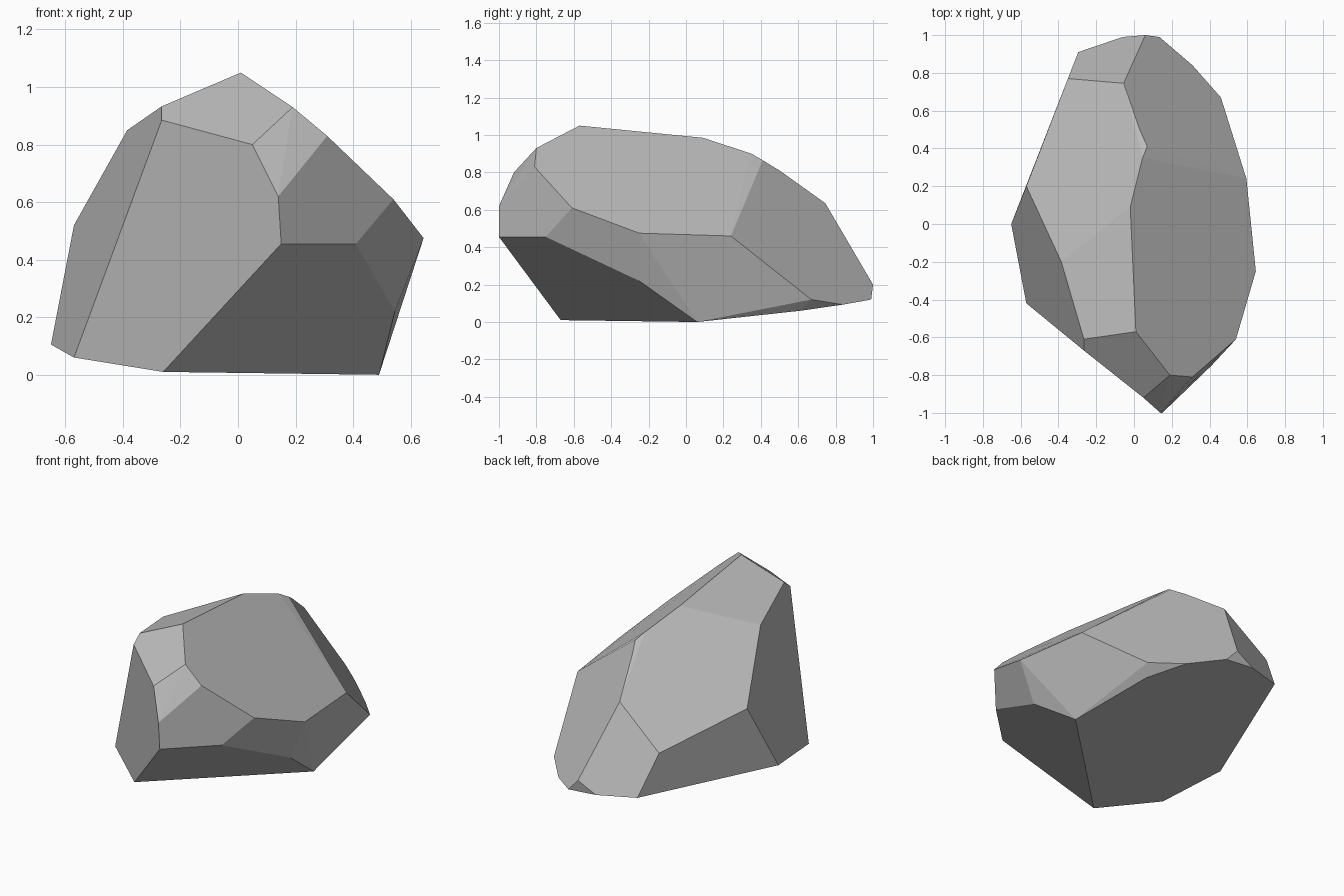
import bpy
import bmesh
from math import radians

# Remove the default cube
cube = bpy.data.objects.get("Cube")
if cube:
    bpy.data.objects.remove(cube, do_unlink=True)

# Corner points of the rock, grouped by area
base_corners = [
    (0.49, 0.06, 0.0), (-0.26, -0.67, 0.01), (-0.57, -0.42, 0.06),
    (-0.65, 0, 0.105), (-0.295, 0.91, 0.15), (-0.06, 0.99, 0.136),
    (0.135, 0.99, 0.12), (0.31, 0.84, 0.093), (0.42, 0.61, 0.06),
]
front_corners = [
    (0.15, -1, 0.455), (0.14, -1, 0.62), (0.05, -0.92, 0.8),
    (-0.265, -0.67, 0.885), (-0.265, -0.61, 0.933), (0.41, -0.75, 0.455),
]
right_corners = [
    (0.31, -0.81, 0.83), (0.54, -0.61, 0.61), (0.645, -0.25, 0.475),
    (0.545, -0.25, 0.22), (0.595, 0.24, 0.46), (0.46, 0.67, 0.12),
]
ridge_corners = [
    (0.19, -0.8, 0.93), (0.01, -0.57, 1.05), (-0.02, 0.09, 0.985),
    (0.045, 0.35, 0.9), (0.07, 0.41, 0.865), (0.03, 0.5, 0.81),
    (-0.055, 0.745, 0.635), (0.06, 1, 0.2),
]
left_corners = [(-0.385, -0.2, 0.85), (-0.57, 0.2, 0.52), (-0.35, 0.77, 0.395)]


def make_material(name, value):
    """One flat grey material."""
    material = bpy.data.materials.new(name)
    material.use_nodes = True
    color = (value, value, value, 1)
    material.diffuse_color = color
    shader = next(n for n in material.node_tree.nodes if n.type == "BSDF_PRINCIPLED")
    shader.inputs["Base Color"].default_value = color
    return material


def make_faceted_hull(name, points, material):
    """Wrap the points in a hull and merge its coplanar triangles into facets."""
    bm = bmesh.new()
    for point in points:
        bm.verts.new(point)
    bmesh.ops.convex_hull(bm, input=bm.verts[:])
    bmesh.ops.dissolve_limit(
        bm, angle_limit=radians(3.5), verts=bm.verts[:], edges=bm.edges[:]
    )
    bmesh.ops.recalc_face_normals(bm, faces=bm.faces[:])
    mesh = bpy.data.meshes.new(name)
    bm.to_mesh(mesh)
    bm.free()
    mesh.materials.append(material)
    rock = bpy.data.objects.new(name, mesh)
    bpy.context.collection.objects.link(rock)
    return rock


# The rock: one flat-faceted boulder
stone_grey = make_material("stone_grey", 0.5)
make_faceted_hull(
    "rock",
    base_corners + front_corners + right_corners + ridge_corners + left_corners,
    stone_grey,
)
